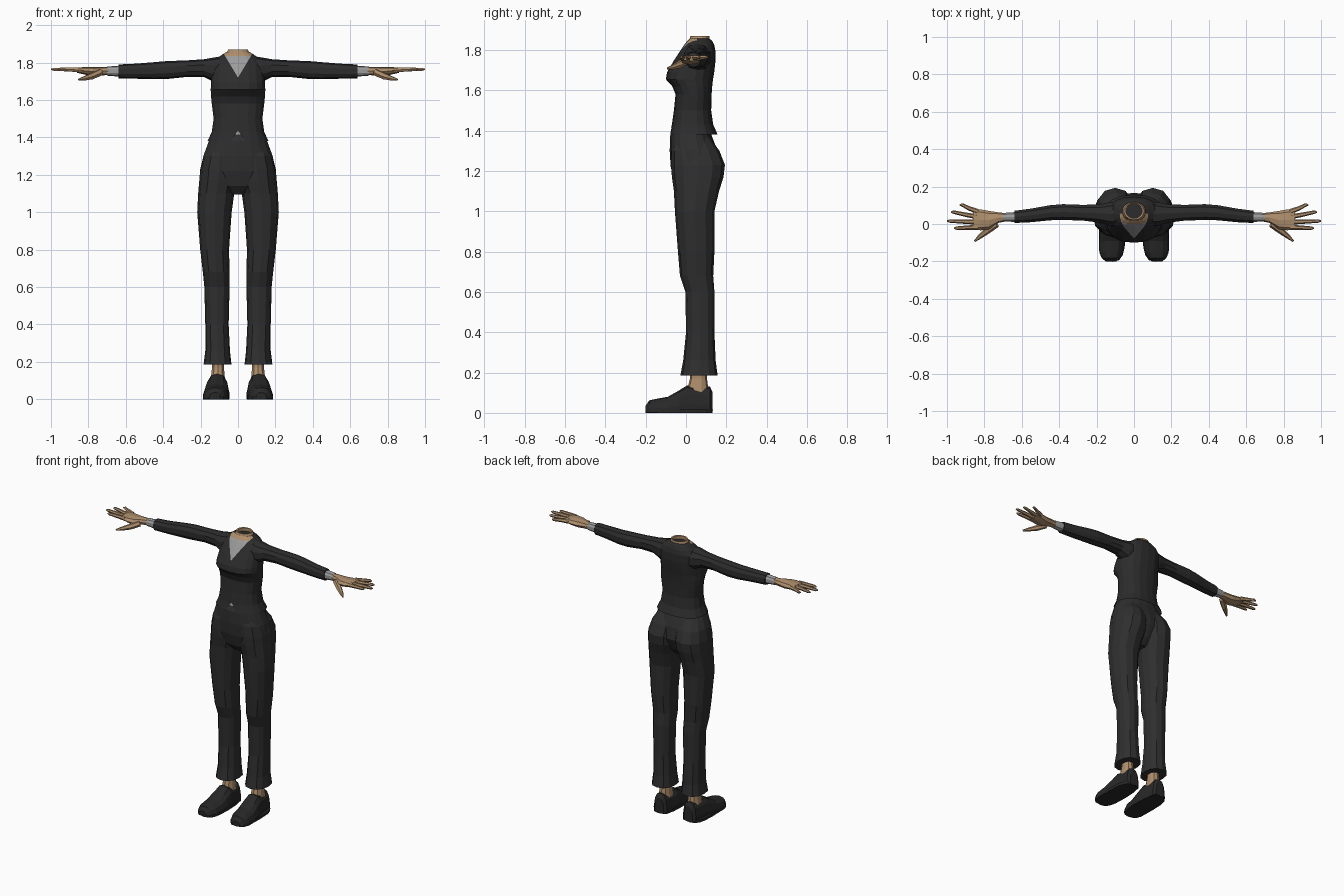
import bpy, bmesh, math
from mathutils import Vector


def material(name, r, g, b):
    m = bpy.data.materials.new(name)
    m.diffuse_color = (r, g, b, 1)
    return m


JACKET = material("charcoal jacket", 0.025, 0.025, 0.025)
PANTS = material("charcoal trousers", 0.028, 0.028, 0.028)
SHOE = material("black shoe", 0.021, 0.021, 0.021)
SHIRT = material("grey shirt", 0.33, 0.33, 0.33)
SKIN = material("tan skin", 0.42, 0.27, 0.15)


def finish(name, bm, mats, mirror=False):
    bmesh.ops.recalc_face_normals(bm, faces=bm.faces[:])
    me = bpy.data.meshes.new(name)
    bm.to_mesh(me)
    bm.free()
    for m in mats:
        me.materials.append(m)
    ob = bpy.data.objects.new(name, me)
    bpy.context.collection.objects.link(ob)
    if mirror:
        ob.modifiers.new("mirror", 'MIRROR').use_mirror_merge = False
    return ob


def skin_rings(bm, rings, caps=(True, True)):
    vs = [[bm.verts.new(p) for p in r] for r in rings]
    n = len(vs[0])
    for a, b in zip(vs, vs[1:]):
        for i in range(n):
            j = (i + 1) % n
            bm.faces.new((a[i], a[j], b[j], b[i]))
    for ring, cap in zip((vs[0], vs[-1]), caps):
        if cap:
            bm.faces.new(ring)


def loft(bm, axis, rows, n=12, p=2.3, caps=(True, True), flat_bottom=False):
    """Each row: position on the axis, then low/high bounds of both cross directions."""
    rings = []
    for t, a0, a1, b0, b1 in rows:
        ring = []
        for i in range(n):
            w = 2 * math.pi * i / n - math.pi / 2
            c, s = math.cos(w), math.sin(w)
            c = math.copysign(abs(c) ** (2 / p), c)
            s = math.copysign(abs(s) ** (2 / p), s)
            a = (a0 + a1) / 2 + c * (a1 - a0) / 2
            b = (b0 + b1) / 2 + s * (b1 - b0) / 2
            if flat_bottom:
                b = b0 + max(s, 0) * (b1 - b0)
            ring.append({'x': (t, a, b), 'y': (a, t, b), 'z': (a, b, t)}[axis])
        rings.append(ring)
    skin_rings(bm, rings, caps)


def part(name, axis, rows, mat, mirror=False, **kw):
    bm = bmesh.new()
    loft(bm, axis, rows, **kw)
    return finish(name, bm, [mat], mirror)


def tube(bm, pts, n=6):
    """Finger: points are x, y, z, radius."""
    path = [Vector(q[:3]) for q in pts]
    d = (path[-1] - path[0]).normalized()
    side = d.cross(Vector((0, 0, 1))).normalized()
    up = side.cross(d)
    skin_rings(bm, [[c + q[3] * (math.cos(k * math.tau / n) * side + math.sin(k * math.tau / n) * up)
                     for k in range(n)] for c, q in zip(path, pts)])


# Jacket body with shirt opening, bare neckline and notch at the hem
bm = bmesh.new()
loft(bm, 'z', [
    (1.380, -.165, .165, -.082, .157), (1.430, -.142, .142, -.070, .135),
    (1.500, -.132, .132, -.060, .125), (1.580, -.142, .142, -.052, .127),
    (1.620, -.146, .146, -.068, .130), (1.655, -.148, .148, -.100, .134),
    (1.690, -.146, .146, -.094, .140), (1.745, -.142, .142, -.062, .146),
    (1.795, -.136, .136, -.030, .146), (1.825, -.112, .112, -.010, .140),
    (1.845, -.082, .082, .006, .130), (1.857, -.062, .062, .018, .116)],
    n=18, p=2.35, caps=(False, False))


def split(co, no):
    bmesh.ops.bisect_plane(bm, geom=bm.verts[:] + bm.edges[:] + bm.faces[:], plane_co=co, plane_no=no)


V_LOW, V_SLOPE, N_TOP, N_SLOPE = 1.72, 0.60, 1.435, 0.75
for s in (-1, 1):
    split((0, 0, V_LOW), (s, 0, -V_SLOPE))
    split((0, 0, N_TOP), (s, 0, N_SLOPE))
split((0, 0, 1.836), (0, 0, 1))
split((0, 0, 1.412), (0, 0, 1))
gone = []
for f in bm.faces:
    c = f.calc_center_median()
    if c.y < .06 and c.z > V_LOW and abs(c.x) < (c.z - V_LOW) * V_SLOPE:
        f.material_index = 2 if c.z > 1.836 else 1
    elif c.y < 0 and c.z < N_TOP and abs(c.x) < (N_TOP - c.z) * N_SLOPE:
        if c.z > 1.412:
            f.material_index = 1
        else:
            gone.append(f)
bmesh.ops.delete(bm, geom=gone, context='FACES')
finish("jacket_body", bm, [JACKET, SHIRT, SKIN])

# Neck stump, hollow with a dark floor
part("neck", 'z', [(1.820, -.072, .072, .010, .122), (1.852, -.062, .062, .018, .118),
                   (1.870, -.054, .054, .022, .116), (1.868, -.044, .044, .030, .110),
                   (1.845, -.044, .044, .030, .110)], SKIN, n=14, p=2, caps=(False, False))
part("neck_hollow", 'z', [(1.846, -.046, .046, .028, .112), (1.848, -.046, .046, .028, .112)],
     JACKET, n=14, p=2)

# Sleeves, shirt cuffs
part("sleeve", 'x', [
    (.060, -.005, .125, 1.700, 1.838), (.125, -.012, .120, 1.695, 1.828),
    (.180, .005, .108, 1.722, 1.818), (.270, .016, .104, 1.724, 1.812),
    (.380, .020, .108, 1.712, 1.808), (.450, .018, .102, 1.711, 1.802),
    (.550, .008, .084, 1.714, 1.794), (.640, .004, .072, 1.716, 1.790)], JACKET, True, n=10)
part("shirt_cuff", 'x', [(.620, .010, .066, 1.724, 1.784), (.700, .012, .060, 1.730, 1.779)],
     SHIRT, True, n=10)

# Hands: palm, four fingers, thumb
bm = bmesh.new()
loft(bm, 'x', [(.685, .014, .058, 1.733, 1.777), (.725, .006, .062, 1.732, 1.776),
               (.775, -.028, .070, 1.728, 1.776), (.820, -.034, .078, 1.736, 1.776),
               (.862, -.026, .076, 1.746, 1.773)], n=8)
for y0, x1, y1 in ((.066, .932, .103), (.038, .978, .064), (.010, .999, .016), (-.017, .962, -.022)):
    tube(bm, [(.835, y0, 1.760, .014), ((.835 + x1) / 2, (y0 + y1) / 2, 1.763, .0115),
              (x1 - .012, y1, 1.764, .009), (x1, y1, 1.764, .004)])
tube(bm, [(.735, .000, 1.748, .019), (.785, -.036, 1.726, .018),
          (.825, -.068, 1.714, .012), (.852, -.092, 1.708, .005)])
finish("hand", bm, [SKIN], True)

# Trousers: hip section, then legs whose tops form the seat
part("trouser_hips", 'z', [
    (1.440, -.122, .122, -.052, .110), (1.380, -.158, .158, -.078, .126),
    (1.300, -.188, .188, -.081, .156), (1.220, -.200, .200, -.076, .166),
    (1.140, -.120, .120, -.056, .130), (1.095, -.040, .040, -.020, .090)], PANTS, n=18)
part("trouser_leg", 'z', [
    (1.370, .010, .145, -.050, .115), (1.300, .000, .185, -.072, .166),
    (1.230, .000, .202, -.074, .193), (1.170, .002, .207, -.070, .186),
    (1.100, .020, .213, -.060, .164), (1.000, .034, .218, -.055, .141),
    (.800, .048, .202, -.040, .141), (.680, .045, .188, -.030, .135),
    (.600, .045, .180, -.003, .141), (.400, .050, .175, .000, .141),
    (.260, .043, .175, -.014, .147), (.185, .035, .184, -.028, .157)], PANTS, True)

# Ankles
part("ankle", 'z', [(.230, .072, .142, .020, .105), (.170, .074, .140, .020, .104),
                    (.090, .066, .150, .000, .115)], SKIN, True, n=10)

# Shoes: upper lofted from heel to toe over a flat sole
part("shoe", 'y', [
    (.131, .075, .142, .004, .105), (.118, .060, .158, .002, .132),
    (.060, .054, .166, .002, .128), (.005, .048, .174, .002, .136),
    (-.040, .045, .183, .002, .108), (-.090, .048, .188, .002, .080),
    (-.150, .055, .187, .002, .069), (-.182, .072, .174, .002, .062),
    (-.200, .095, .152, .004, .036)], SHOE, True, n=14, p=2.6, flat_bottom=True)
part("shoe_sole", 'z', [(.000, .048, .186, -.200, .132), (.018, .046, .188, -.202, .133)],
     SHOE, True, n=16, p=3)
